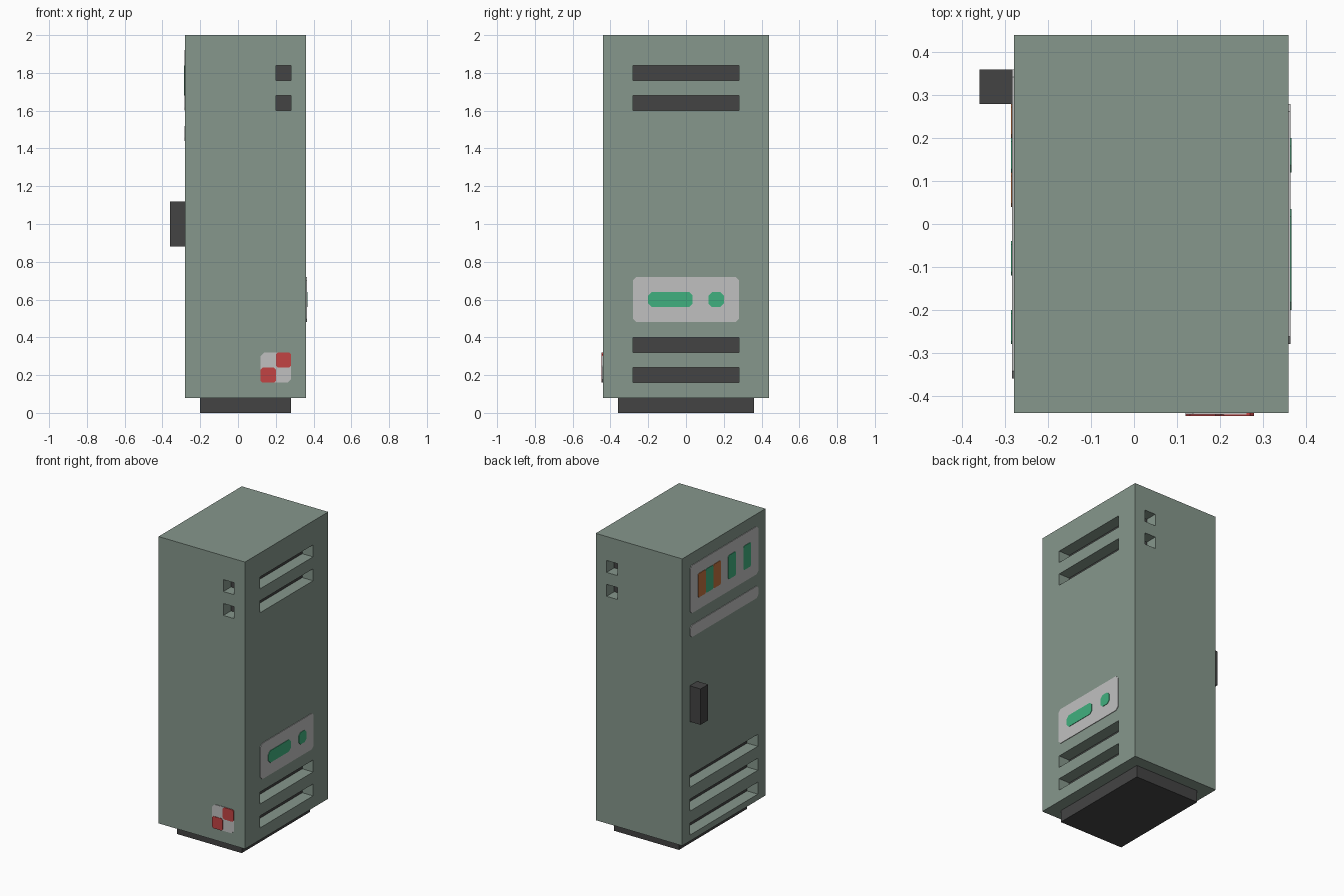
import bpy
import bmesh
from mathutils import Vector

cube = bpy.data.objects.get("Cube")
if cube:
    bpy.data.objects.remove(cube, do_unlink=True)


def linear(c):
    c /= 255
    return c / 12.92 if c <= 0.04045 else ((c + 0.055) / 1.055) ** 2.4


def material(name, rgb):
    m = bpy.data.materials.new(name)
    col = [linear(c) for c in rgb] + [1.0]
    m.diffuse_color = col
    m.use_nodes = True
    bsdf = next(n for n in m.node_tree.nodes if n.type == "BSDF_PRINCIPLED")
    bsdf.inputs["Base Color"].default_value = col
    bsdf.inputs["Roughness"].default_value = 0.8
    return m


SAGE = material("sage_green", (134, 151, 140))
DARK = material("charcoal", (68, 68, 68))
GREY = material("light_grey", (192, 192, 192))
GREEN = material("signal_green", (64, 176, 126))
RED = material("red", (194, 67, 67))
ORANGE = material("orange", (194, 114, 62))


def make_object(name, bm, mat):
    bmesh.ops.recalc_face_normals(bm, faces=bm.faces)
    mesh = bpy.data.meshes.new(name)
    bm.to_mesh(mesh)
    bm.free()
    mesh.materials.append(mat)
    obj = bpy.data.objects.new(name, mesh)
    bpy.context.collection.objects.link(obj)
    return obj


def boxes(name, ranges, mat):
    """One object from boxes given as (x0, x1, y0, y1, z0, z1)."""
    bm = bmesh.new()
    for x0, x1, y0, y1, z0, z1 in ranges:
        verts = bmesh.ops.create_cube(bm, size=1)["verts"]
        bmesh.ops.scale(bm, vec=(x1 - x0, y1 - y0, z1 - z0), verts=verts)
        bmesh.ops.translate(bm, vec=((x0 + x1) / 2, (y0 + y1) / 2, (z0 + z1) / 2), verts=verts)
    return make_object(name, bm, mat)


def cut(target, cutter):
    cutter.hide_render = True
    mod = target.modifiers.new("cut", "BOOLEAN")
    mod.operation = "DIFFERENCE"
    mod.solver = "EXACT"
    mod.object = cutter
    bpy.context.view_layer.objects.active = target
    bpy.ops.object.modifier_apply(modifier=mod.name)
    bpy.data.objects.remove(cutter, do_unlink=True)


# Wall the plate sits on: mapping to 3D and outward direction
WALLS = {
    "right": (lambda h, z: Vector((0.36, h, z)), Vector((1, 0, 0))),
    "door": (lambda h, z: Vector((-0.28, h, z)), Vector((-1, 0, 0))),
    "front": (lambda h, z: Vector((h, -0.44, z)), Vector((0, -1, 0))),
}


def plate(name, wall, h0, h1, z0, z1, mat, thick=0.004, c=0.018):
    """Thin plate with clipped corners standing on a wall."""
    place, out = WALLS[wall]
    outline = [(h0 + c, z0), (h1 - c, z0), (h1, z0 + c), (h1, z1 - c),
               (h1 - c, z1), (h0 + c, z1), (h0, z1 - c), (h0, z0 + c)]
    bm = bmesh.new()
    face = bm.faces.new([bm.verts.new(place(h, z)) for h, z in outline])
    new = bmesh.ops.extrude_face_region(bm, geom=[face], use_keep_orig=True)["geom"]
    bmesh.ops.translate(bm, vec=out * thick, verts=[v for v in new if isinstance(v, bmesh.types.BMVert)])
    return make_object(name, bm, mat)


# Dark core: forms the plinth and shows behind the vents
core = (-0.20, 0.28, -0.36, 0.36, 0.0, 1.92)
boxes("core_and_plinth", [core], DARK)

# Cabinet shell, hollowed and pierced by vents
cabinet = boxes("cabinet_shell", [(-0.28, 0.36, -0.44, 0.44, 0.08, 2.0)], SAGE)
cut(cabinet, boxes("cavity_cutter", [core[:4] + (-0.1, 1.92)], SAGE))
vents = [(0.24, 0.5, -0.28, 0.28, z, z + 0.08) for z in (0.16, 0.32, 1.60, 1.76)]
vents += [(-0.5, -0.16, -0.36, 0.36, z, z + 0.08) for z in (0.12, 0.28, 0.44)]
for z in (1.60, 1.76):
    vents += [(0.20, 0.28, -0.6, -0.32, z, z + 0.08), (0.20, 0.28, 0.32, 0.6, z, z + 0.08)]
cut(cabinet, boxes("vent_cutter", vents, SAGE))

# Door handle
boxes("door_handle", [(-0.36, -0.28, 0.28, 0.36, 0.88, 1.12)], DARK)

# Display on the right side
plate("side_display", "right", -0.28, 0.28, 0.48, 0.72, GREY)
plate("side_light_long", "right", -0.20, 0.035, 0.56, 0.64, GREEN, 0.007)
plate("side_light_short", "right", 0.12, 0.20, 0.56, 0.64, GREEN, 0.007)

# Indicator panel and blank strip on the door
plate("door_panel", "door", -0.36, 0.36, 1.60, 1.92, GREY)
plate("door_strip", "door", -0.36, 0.36, 1.44, 1.52, GREY)
for i, (y, mat) in enumerate([(0.20, ORANGE), (0.12, GREEN), (0.04, ORANGE), (-0.12, GREEN), (-0.28, GREEN)]):
    plate(f"door_indicator_{i + 1}", "door", y, y + 0.08, 1.68, 1.84, mat, 0.007, 0.008)

# Chequered badge on the front
plate("badge", "front", 0.12, 0.28, 0.16, 0.32, GREY)
plate("badge_upper_square", "front", 0.20, 0.28, 0.24, 0.32, RED, 0.007, 0.01)
plate("badge_lower_square", "front", 0.12, 0.20, 0.16, 0.24, RED, 0.007, 0.01)
